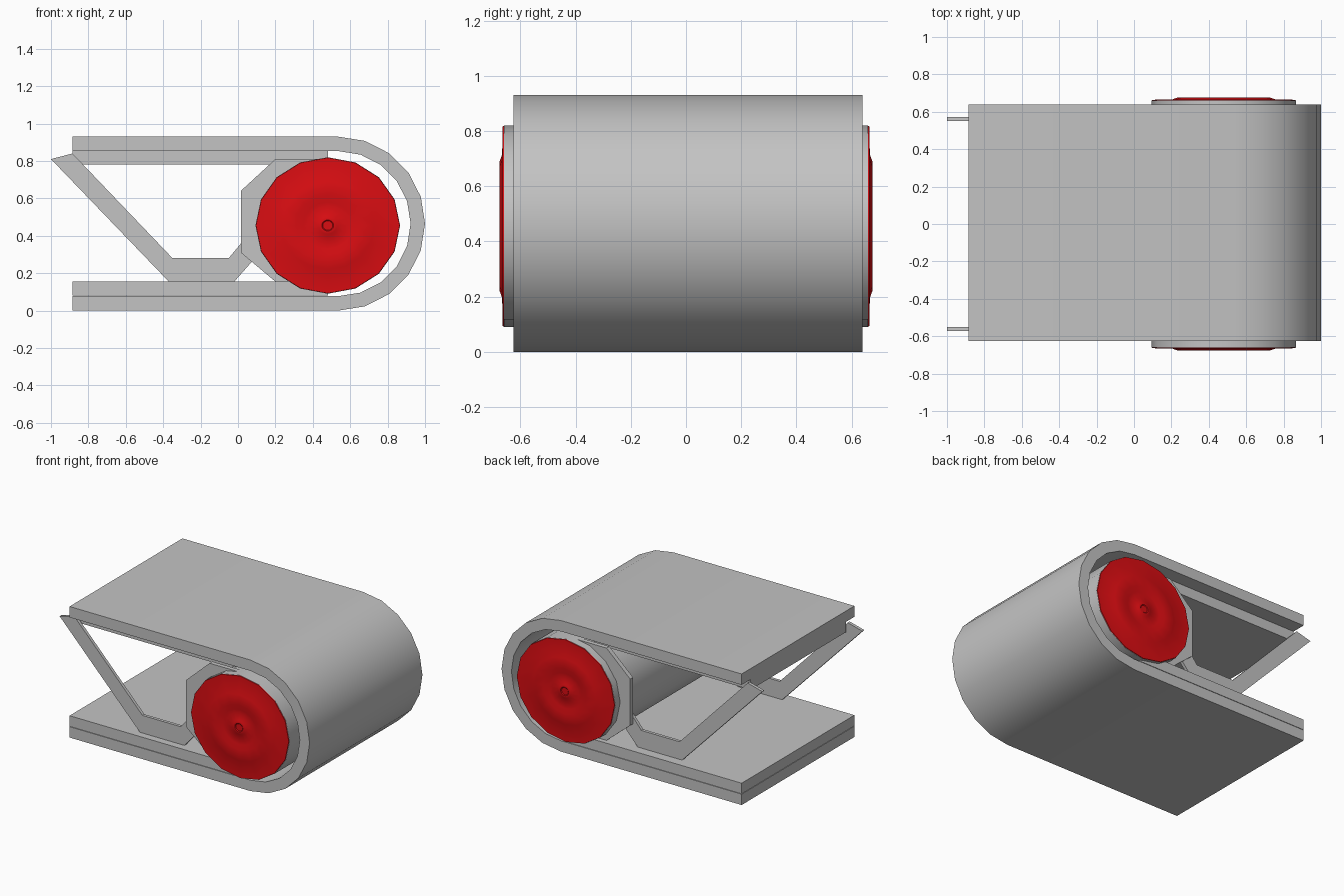
import bpy, bmesh, math
from mathutils import Vector

cube = bpy.data.objects.get("Cube")
if cube:
    bpy.data.objects.remove(cube, do_unlink=True)


def material(name, color):
    m = bpy.data.materials.new(name)
    m.use_nodes = True
    m.diffuse_color = color
    m.node_tree.nodes["Principled BSDF"].inputs["Base Color"].default_value = color
    return m


GREY = material("brushed grey", (0.55, 0.55, 0.55, 1))
RED = material("signal red", (0.70, 0.004, 0.006, 1))


def finish(name, bm, mat, smooth=False):
    bmesh.ops.recalc_face_normals(bm, faces=bm.faces)
    mesh = bpy.data.meshes.new(name)
    bm.to_mesh(mesh)
    bm.free()
    mesh.materials.append(mat)
    ob = bpy.data.objects.new(name, mesh)
    bpy.context.collection.objects.link(ob)
    if smooth:
        bpy.ops.object.select_all(action='DESELECT')
        ob.select_set(True)
        bpy.context.view_layer.objects.active = ob
        bpy.ops.object.shade_smooth_by_angle(angle=math.radians(35))
    return ob


def extrude_profile(name, points, y0, y1, mat, smooth=False):
    """Extrude an x-z outline between two y positions."""
    bm = bmesh.new()
    face = bm.faces.new([bm.verts.new((x, y0, z)) for x, z in points])
    ext = bmesh.ops.extrude_face_region(bm, geom=[face])["geom"]
    verts = [v for v in ext if isinstance(v, bmesh.types.BMVert)]
    bmesh.ops.translate(bm, verts=verts, vec=Vector((0, y1 - y0, 0)))
    return finish(name, bm, mat, smooth)


def box(name, x0, x1, y0, y1, z0, z1, mat):
    return extrude_profile(name, [(x0, z0), (x1, z0), (x1, z1), (x0, z1)], y0, y1, mat)


def lathe(name, profile, mat, sides=16):
    """Revolve (radius, y) points about the roller axle, slightly oval."""
    bm = bmesh.new()
    rings = []
    for r, y in profile:
        ring = []
        for i in range(sides):
            a = math.tau * i / sides
            ring.append(bm.verts.new((AXLE_X + 1.06 * r * math.cos(a), y,
                                      AXLE_Z + r * math.sin(a))))
        rings.append(ring)
    for a, b in zip(rings, rings[1:]):
        for i in range(sides):
            j = (i + 1) % sides
            bm.faces.new((a[i], a[j], b[j], b[i]))
    bm.faces.new(rings[0])
    bm.faces.new(rings[-1])
    return finish(name, bm, mat, True)


AXLE_X, AXLE_Z = 0.48, 0.455
END_X = -0.885
FRONT, BACK = -0.625, 0.64


# Belt: a thick U wrapped round the roller
def bend(radius, steps=10):
    return [(0.535 + radius * math.cos(a), 0.465 + radius * math.sin(a))
            for a in (math.pi * (0.5 - i / steps) for i in range(steps + 1))]


outer, inner = bend(0.465), bend(0.388)
belt = [(END_X, 0.93)] + outer + [(END_X, 0), (END_X, 0.077)]
belt += inner[::-1] + [(END_X, 0.853)]
extrude_profile("belt", belt, FRONT, BACK, GREY, True)

# Support beds inside the belt
box("upper_bed", END_X, AXLE_X, -0.53, 0.54, 0.78, 0.855, GREY)
box("lower_bed", END_X, AXLE_X, FRONT, BACK, 0.08, 0.155, GREY)

# Roller running the full width
lathe("roller", [(0.365, -0.66), (0.365, 0.66)], GREY)

# Side brackets, housing plates and red wheel covers
bracket = [(-1, 0.81), (END_X, 0.84), (-0.35, 0.28), (-0.05, 0.28), (0.1, 0.46),
           (0.25, 0.46), (-0.02, 0.155), (-0.37, 0.155)]
housing = [(0.015, 0.64), (0.2, 0.81), (0.48, 0.81), (0.48, 0.155), (0.2, 0.155),
           (0.015, 0.31)]
cover = [(0.365, 0.655), (0.362, 0.664), (0.26, 0.666), (0.235, 0.675), (0.16, 0.675),
         (0.125, 0.667), (0.1, 0.667), (0.055, 0.67), (0.045, 0.676), (0.03, 0.676),
         (0.025, 0.672)]
for side, s in (("front", -1), ("back", 1)):
    extrude_profile(side + "_bracket", bracket, s * 0.55, s * 0.572, GREY)
    extrude_profile(side + "_housing", housing, s * 0.573, s * 0.605, GREY)
    lathe(side + "_wheel_cover", [(r, s * y) for r, y in cover], RED)
